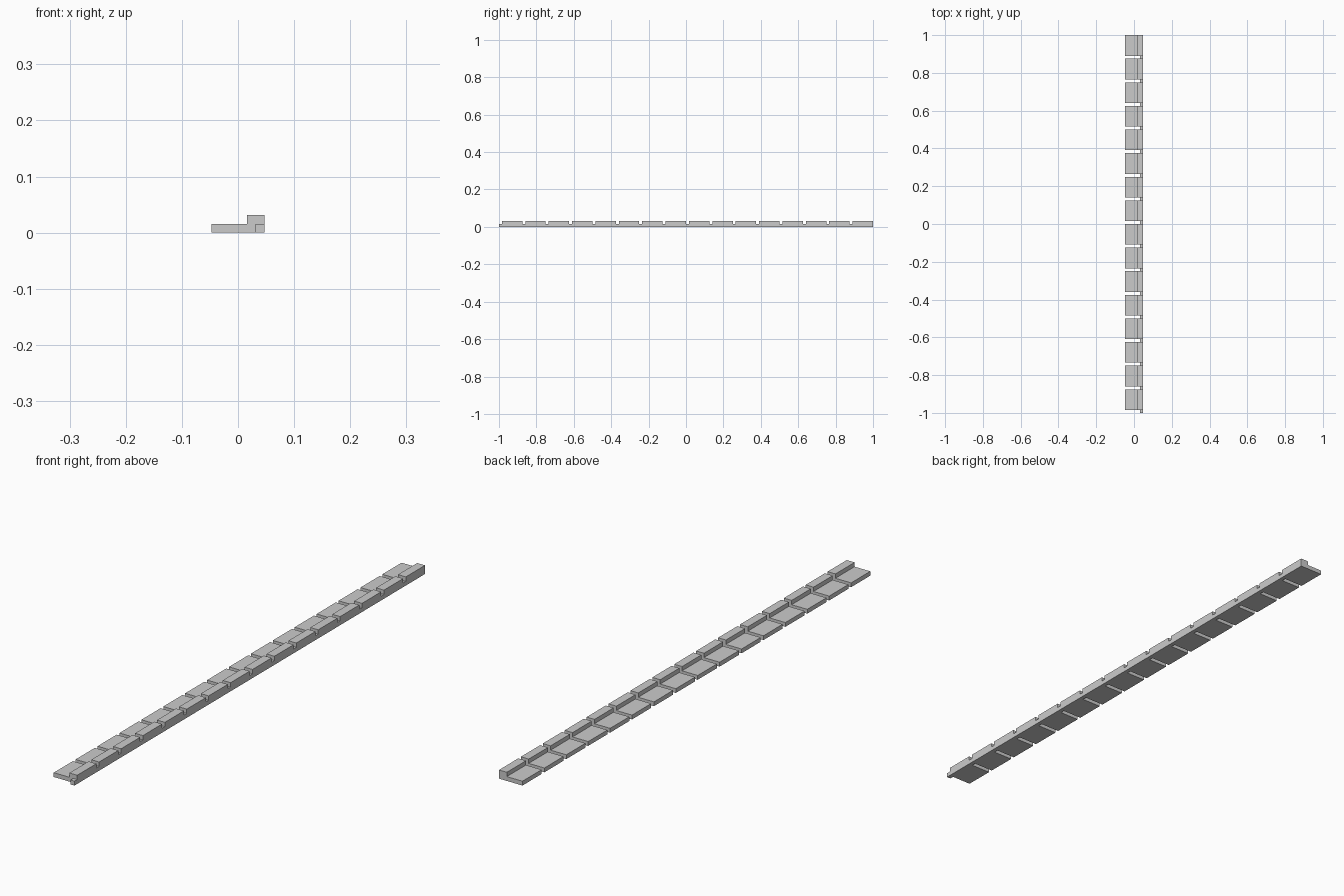
import bpy, bmesh

if "Cube" in bpy.data.objects:
    bpy.data.objects.remove(bpy.data.objects["Cube"])

U = 1 / 64            # module: everything sits on this grid
COUNT = 16            # repeated segments
PITCH, GAP = 8, 1     # segment spacing and slot width, in modules

# Grid lines in modules
xs = [-3, 1, 2, 3]
zs = [0, 1, 2]
ys = []
for n in range(COUNT):
    ys += [-64 + n * PITCH, -64 + n * PITCH + GAP]
ys.append(64)


def solid(i, j, k):
    """Is this grid cell filled?"""
    if not (0 <= i < 3 and 0 <= j < len(ys) - 1 and 0 <= k < 2):
        return False
    if j % 2 == 0:                 # slot: only the low linking rail remains
        return i == 2 and k == 0
    return k == 0 or i > 0         # segment: flat tread with raised lip


bm = bmesh.new()


def cell_side(cell, axis, step):
    """Add one outer face of a cell."""
    a, b = [n for n in range(3) if n != axis]
    pts = []
    for da, db in ((0, 0), (1, 0), (1, 1), (0, 1)):
        idx = list(cell)
        idx[axis] += max(step, 0)
        idx[a] += da
        idx[b] += db
        pts.append(bm.verts.new((xs[idx[0]] * U, ys[idx[1]] * U, zs[idx[2]] * U)))
    bm.faces.new(pts)


# Skin of the segments and their linking rail
for i in range(3):
    for j in range(len(ys) - 1):
        for k in range(2):
            if not solid(i, j, k):
                continue
            for axis in range(3):
                for step in (-1, 1):
                    near = [i, j, k]
                    near[axis] += step
                    if not solid(*near):
                        cell_side((i, j, k), axis, step)

# Weld and merge coplanar faces
bmesh.ops.remove_doubles(bm, verts=bm.verts[:], dist=1e-5)
bmesh.ops.recalc_face_normals(bm, faces=bm.faces[:])
bmesh.ops.dissolve_limit(bm, angle_limit=0.01, verts=bm.verts[:], edges=bm.edges[:])

mesh = bpy.data.meshes.new("segmented_strip")
bm.to_mesh(mesh)
bm.free()
strip = bpy.data.objects.new("segmented_strip", mesh)
bpy.context.collection.objects.link(strip)
